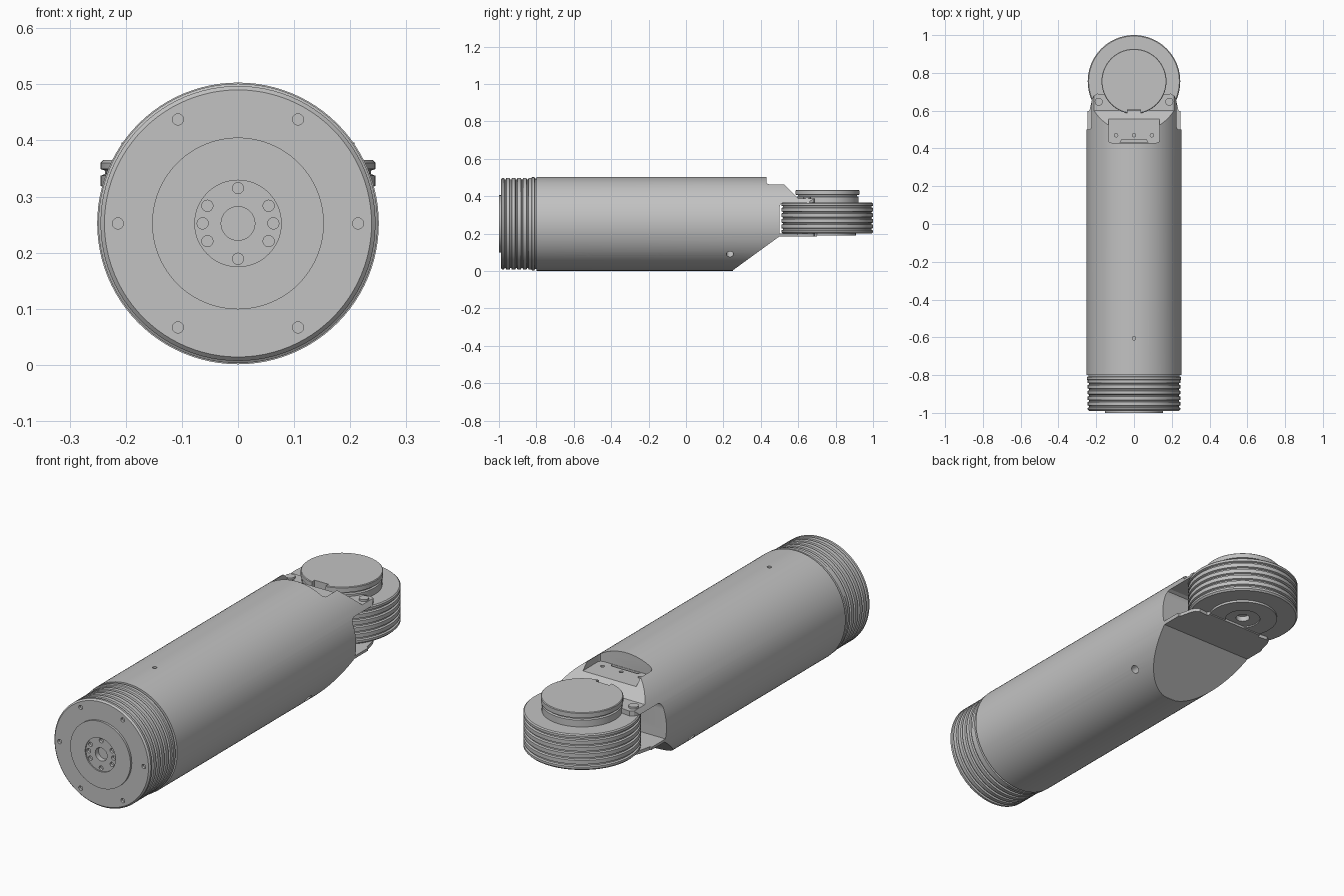
import bpy, bmesh, math
from mathutils import Matrix, Vector

if "Cube" in bpy.data.objects:
    bpy.data.objects.remove(bpy.data.objects["Cube"], do_unlink=True)

ZC, R = 0.252, 0.251          # tube axis height and radius
JY, JZ = 0.755, 0.2           # joint axis and height of its lower face
FACE_Y = -0.99                # front face of the base drive

grey = bpy.data.materials.new("satin grey")
grey.use_nodes = True
grey.diffuse_color = (0.54, 0.54, 0.54, 1)
grey.node_tree.nodes["Principled BSDF"].inputs["Base Color"].default_value = (0.54, 0.54, 0.54, 1)


def finish(name, bm):
    bmesh.ops.recalc_face_normals(bm, faces=bm.faces)
    mesh = bpy.data.meshes.new(name)
    bm.to_mesh(mesh)
    bm.free()
    mesh.materials.append(grey)
    ob = bpy.data.objects.new(name, mesh)
    bpy.context.collection.objects.link(ob)
    return ob


def activate(ob):
    bpy.ops.object.select_all(action='DESELECT')
    ob.select_set(True)
    bpy.context.view_layer.objects.active = ob


def smooth(ob):
    activate(ob)
    bpy.ops.object.shade_smooth_by_angle(angle=math.radians(25))


def cylinder(name, r, a, b, segs=24):
    """Cylinder from point a to point b."""
    a, b = Vector(a), Vector(b)
    bm = bmesh.new()
    bmesh.ops.create_cone(bm, cap_ends=True, segments=segs, radius1=r, radius2=r, depth=(b - a).length)
    turn = (b - a).to_track_quat('Z', 'Y').to_matrix().to_4x4()
    bm.transform(Matrix.Translation((a + b) / 2) @ turn)
    return finish(name, bm)


def prism(name, points, lo, hi, axis):
    """Extrude a (y, z) outline along x or an (x, y) outline along z."""
    bm = bmesh.new()
    place = (lambda p, h: (h, p[0], p[1])) if axis == 'x' else (lambda p, h: (p[0], p[1], h))
    face = bm.faces.new([bm.verts.new(place(p, lo)) for p in points])
    step = (hi - lo, 0, 0) if axis == 'x' else (0, 0, hi - lo)
    top = bmesh.ops.extrude_face_region(bm, geom=[face])['geom']
    bmesh.ops.translate(bm, vec=step, verts=[v for v in top if isinstance(v, bmesh.types.BMVert)])
    return finish(name, bm)


def lathe(name, profile, matrix, segs=96):
    """Spin an (r, z) profile that starts and ends on the axis."""
    bm = bmesh.new()
    verts = [bm.verts.new((r, 0, z)) for r, z in profile]
    edges = [bm.edges.new(pair) for pair in zip(verts, verts[1:])]
    bmesh.ops.spin(bm, geom=verts + edges, cent=(0, 0, 0), axis=(0, 0, 1),
                   angle=2 * math.pi, steps=segs, use_duplicate=False)
    bmesh.ops.remove_doubles(bm, verts=bm.verts, dist=1e-5)
    bm.transform(matrix)
    return finish(name, bm)


def cut(target, *cutters):
    for c in cutters:
        c.hide_render = True
        mod = target.modifiers.new("cut", 'BOOLEAN')
        mod.operation, mod.solver, mod.object = 'DIFFERENCE', 'EXACT', c
        activate(target)
        bpy.ops.object.modifier_apply(modifier=mod.name)
        bpy.data.objects.remove(c, do_unlink=True)


# --- Drive modules: ribbed housings with a stepped output flange ---
def drive(name, tail, matrix):
    prof = [(0, 0.02), (0.03, 0.02), (0.03, -0.004), (0.077, -0.004), (0.077, -0.01),
            (0.153, -0.01), (0.153, 0), (0.238, 0), (0.245, 0.007)]
    for i in range(5):                      # cooling grooves
        z = 0.02 + 0.03 * i
        prof += [(0.245, z - 0.003), (0.237, z), (0.237, z + 0.006), (0.245, z + 0.009)]
    ob = lathe(name, prof + tail, matrix)
    bolts = [(0.214, 60 * i, 0.01, 0) for i in range(6)]
    bolts += [(0.063, a, 0.01, -0.004) for a in (0, 30, 90, 150, 180, 210, 270, 330)]
    for r, a, size, z in bolts:             # bolt holes in the flange
        x, y = r * math.cos(math.radians(a)), r * math.sin(math.radians(a))
        cut(ob, cylinder("hole", size, matrix @ Vector((x, y, z - 0.02)),
                         matrix @ Vector((x, y, z + 0.012)), 16))
    return ob


base_m = Matrix.Translation((0, FACE_Y, ZC)) @ Matrix.Rotation(-math.pi / 2, 4, 'X')
base = drive("base_drive", [(0.245, 0.163), (0.249, 0.166), (0.249, 0.18), (0.241, 0.183),
                            (0.241, 0.2), (0, 0.2)], base_m)
smooth(base)

joint_m = Matrix.Translation((0, JY, JZ))
joint = drive("joint_drive", [(0.245, 0.16), (0.24, 0.165), (0.168, 0.165), (0.168, 0.196),
                              (0.16, 0.199), (0.16, 0.205), (0.172, 0.208), (0.172, 0.229),
                              (0.169, 0.232), (0, 0.232)], joint_m)
for a in (0, 60, 120, 180):                 # holes around the upper rim
    x, y = 0.214 * math.cos(math.radians(a)), JY + 0.214 * math.sin(math.radians(a))
    cut(joint, cylinder("hole", 0.01, (x, y, 0.353), (x, y, 0.38), 16))
cut(joint, prism("notch", [(-0.035, 0.5), (0.035, 0.5), (0.035, 0.607), (-0.035, 0.607)], 0.37, 0.5, 'z'))
smooth(joint)

# --- Arm tube, cut away at the rear to form a fork around the joint ---
arm = cylinder("arm_tube", R, (0, -0.8, ZC), (0, 0.7, ZC), 96)
cut(arm,
    prism("belly", [(0.25, -0.1), (0.25, 0.003), (0.5, 0.185), (1, 0.185), (1, -0.1)], -0.4, 0.4, 'x'),
    prism("gap", [(0.5, 0.2), (1, 0.2), (1, 0.365), (0.52, 0.365), (0.506, 0.358), (0.5, 0.342)], -0.4, 0.4, 'x'),
    prism("slope", [(0.52, 0.6), (0.52, 0.467), (0.6, 0.387), (1, 0.387), (1, 0.6)], -0.4, 0.4, 'x'),
    cylinder("shelf", 0.238, (0, JY, 0.387), (0, JY, 0.6), 64),
    cylinder("upper_bore", 0.176, (0, JY, 0.3), (0, JY, 0.6), 64),
    cylinder("lower_bore", 0.157, (0, JY, 0.1), (0, JY, 0.25), 64))
for s in (-1, 1):                           # rounded ear ends
    ear = [(0.236, 0.6), (0.3, 0.58), (0.3, 0.8), (0.1, 0.8), (0.15, 0.685),
           (0.195, 0.69), (0.212, 0.68), (0.222, 0.66)]
    cut(arm, prism("ear_trim", [(s * x, y) for x, y in ear], 0.1, 0.6, 'z'))

# Service pocket on top with connector slot and screw holes
pocket = [(-0.122, 0.58), (-0.136, 0.56), (-0.136, 0.446), (-0.131, 0.435), (-0.12, 0.43)]
cut(arm, prism("pocket", pocket + [(-x, y) for x, y in reversed(pocket)], 0.432, 0.6, 'z'),
    prism("slot", [(-0.075, 0.432), (0.075, 0.432), (0.065, 0.447), (-0.065, 0.447)], 0.39, 0.5, 'z'))
for x in (-0.095, 0, 0.095):
    cut(arm, cylinder("hole", 0.009, (x, 0.47, 0.415), (x, 0.47, 0.5), 16))
for x in (-0.08, 0, 0.08):                  # small holes near the base
    cut(arm, cylinder("hole", 0.009, (x, -0.605, 0.465), (x, -0.605, 0.6), 16))
for s in (-1, 1):                           # mounting holes along the lower flanks
    for y in (-0.515, -0.14, 0.235):
        d = Vector((s * 0.762, 0, -0.648))
        c = Vector((0, y, ZC))
        cut(arm, cylinder("hole", 0.019, c + d * 0.2, c + d * 0.3, 24))
    cut(arm, cylinder("hole", 0.012, (s * 0.187, 0.647, 0.17), (s * 0.187, 0.647, 0.196), 16))
smooth(arm)

# --- Socket screws clamping the upper shelf to the joint ---
for i, (x, y) in enumerate([(-0.187, 0.647), (0, 0.546), (0.187, 0.647)]):
    screw = cylinder("clamp_screw_%d" % (i + 1), 0.021, (x, y, 0.38), (x, y, 0.396), 32)
    cut(screw, cylinder("socket", 0.011, (x, y, 0.388), (x, y, 0.42), 6))
    smooth(screw)
